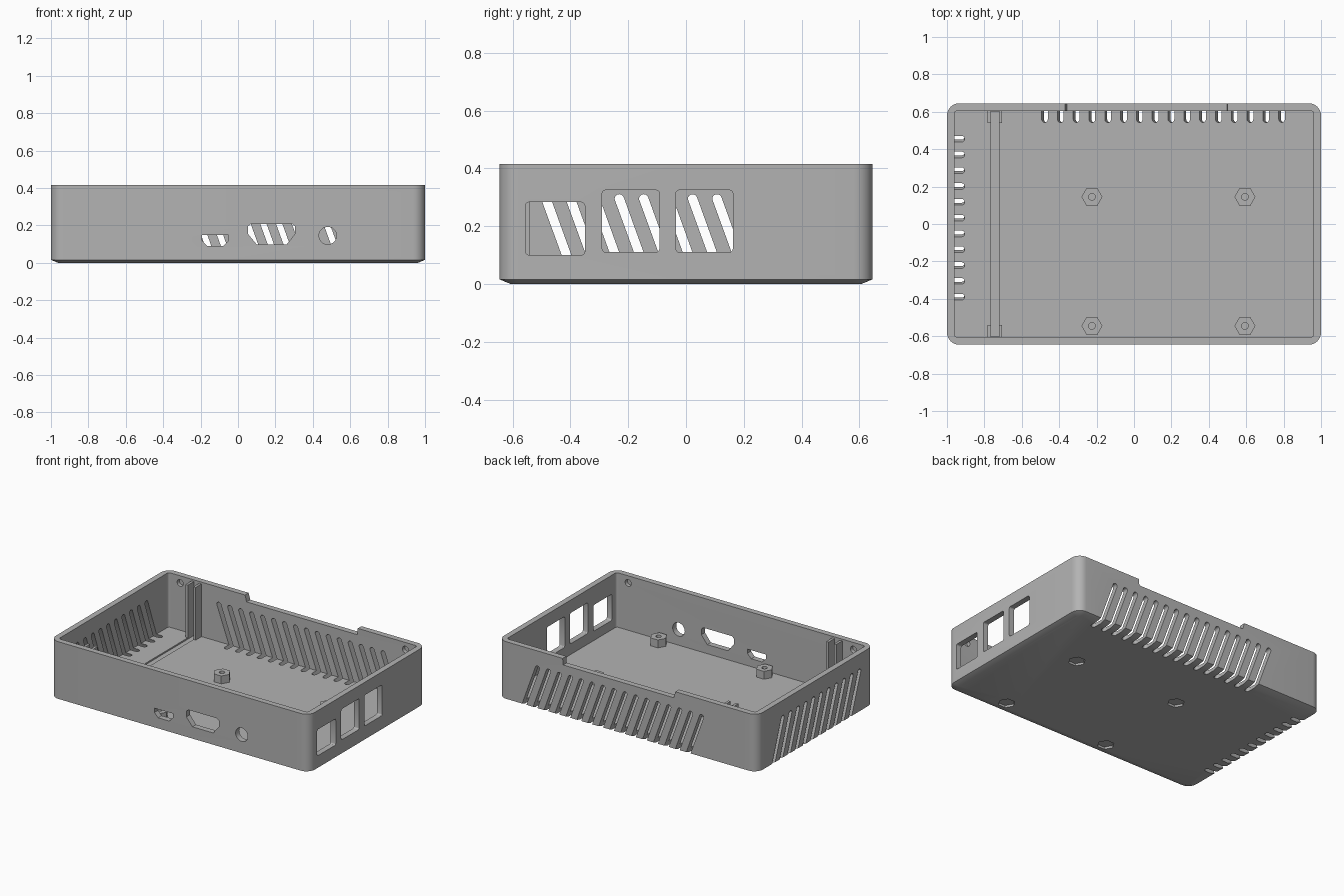
import bpy, bmesh
from math import sin, cos, pi, tan, radians

if "Cube" in bpy.data.objects:
    bpy.data.objects.remove(bpy.data.objects["Cube"], do_unlink=True)

HX, HY, H = 1.0, 0.645, 0.415      # half length, half width, height
WALL, FLOOR = 0.04, 0.035
INX, INY = HX - WALL, HY - WALL

grey = bpy.data.materials.new("grey plastic")
grey.use_nodes = True
colour = (0.45, 0.45, 0.45, 1)
grey.diffuse_color = colour
grey.node_tree.nodes["Principled BSDF"].inputs["Base Color"].default_value = colour


def make(name, bm):
    bmesh.ops.recalc_face_normals(bm, faces=bm.faces[:])
    mesh = bpy.data.meshes.new(name)
    bm.to_mesh(mesh)
    bm.free()
    mesh.materials.append(grey)
    ob = bpy.data.objects.new(name, mesh)
    bpy.context.collection.objects.link(ob)
    return ob


def activate(ob):
    bpy.ops.object.select_all(action='DESELECT')
    ob.select_set(True)
    bpy.context.view_layer.objects.active = ob


def cut(ob, cutter):
    cutter.hide_render = True
    mod = ob.modifiers.new("cut", 'BOOLEAN')
    mod.operation, mod.solver, mod.object = 'DIFFERENCE', 'EXACT', cutter
    activate(ob)
    bpy.ops.object.modifier_apply(modifier=mod.name)
    bpy.data.objects.remove(cutter, do_unlink=True)


def rounded(hx, hy, r, cx=0, cy=0, n=8):
    """Rounded rectangle outline."""
    pts = []
    for k, (sx, sy) in enumerate([(1, 1), (-1, 1), (-1, -1), (1, -1)]):
        for i in range(n + 1):
            a = (k + i / n) * pi / 2
            pts.append((cx + sx * (hx - r) + r * cos(a), cy + sy * (hy - r) + r * sin(a)))
    return pts


def circle(cx, cy, r, n=24):
    return [(cx + r * cos(2 * pi * i / n), cy + r * sin(2 * pi * i / n)) for i in range(n)]


def place(axis, p, q, d):
    return {'x': (d, p, q), 'y': (p, d, q), 'z': (p, q, d)}[axis]


def loft(bm, axis, rings):
    """Closed solid through a list of (outline, depth) rings."""
    loops = [[bm.verts.new(place(axis, p, q, d)) for p, q in pts] for pts, d in rings]
    for a, b in zip(loops, loops[1:]):
        for i in range(len(a)):
            j = (i + 1) % len(a)
            bm.faces.new((a[i], a[j], b[j], b[i]))
    bm.faces.new(loops[0])
    bm.faces.new(loops[-1])


def prism(bm, axis, pts, a, b):
    loft(bm, axis, [(pts, a), (pts, b)])


# Tray: chamfered base, rounded corners, open top
bm = bmesh.new()
outer = rounded(HX, HY, 0.065)
inner = rounded(INX, INY, 0.015)
base = rounded(HX - 0.038, HY - 0.038, 0.03)
loft(bm, 'z', [(base, 0), (outer, 0.016), (outer, H), (inner, H), (inner, FLOOR)])
case = make("case_tray", bm)

# Port openings in the front and right walls
bm = bmesh.new()
hdmi = [(.053, .195), (.07, .208), (.288, .208), (.305, .195),
        (.305, .155), (.26, .098), (.1, .098), (.053, .155)]
micro = [(-.193, .15), (-.05, .15), (-.05, .12), (-.08, .09), (-.165, .09), (-.193, .12)]
for outline in (hdmi, micro, circle(0.48, 0.145, 0.047)):
    prism(bm, 'y', outline, -HY - 0.05, -INY + 0.02)
for y0, y1, z0, z1 in [(-.555, -.35, .1, .283), (-.29, -.092, .11, .325), (-.035, .162, .11, .325)]:
    port = rounded((y1 - y0) / 2, (z1 - z0) / 2, 0.012, (y0 + y1) / 2, (z0 + z1) / 2, 3)
    prism(bm, 'x', port, INX - 0.02, HX + 0.05)

# Notch in the back rim
prism(bm, 'y', [(-.375, H + .02), (-.357, H - .045), (.497, H - .045), (.503, H + .02)],
      INY - 0.02, HY + 0.05)

# Blind lid catches inside the front and back walls
for x in (-0.87, 0.87):
    for s in (-1, 1):
        prism(bm, 'y', circle(x, 0.365, 0.024, 16), s * (INY - 0.02), s * (INY + 0.025))
cut(case, make("port_cutter", bm))

# Slanted ventilation slots that wrap from the wall onto the floor
LEAN, R = tan(radians(20)), 0.0165


def vent(bm, u, tip, out, axis):
    top = 0.294
    pts = []
    for z in (-0.05, top):
        c = u - (z - FLOOR) * LEAN
        pts += [(c + R * cos(pi * i / 8), tip + R - R * sin(pi * i / 8), z) for i in range(9)]
        pts += [(c - R, out, z), (c + R, out, z)]
    c = u - (top - FLOOR) * LEAN
    for w in (tip + R, out):
        pts += [(c + R * cos(pi * i / 8), w, top + R * sin(pi * i / 8)) for i in range(1, 8)]
    verts = [bm.verts.new((a, w, z) if axis == 'y' else (-w, a, z)) for a, w, z in pts]
    bmesh.ops.convex_hull(bm, input=verts)


bm = bmesh.new()
for i in range(16):
    vent(bm, -0.4775 + i * 0.0845, 0.543, HY + 0.05, 'y')
for i in range(11):
    vent(bm, -0.39 + i * 0.0845, 0.905, HX + 0.05, 'x')
bmesh.ops.delete(bm, geom=[v for v in bm.verts if not v.link_faces], context='VERTS')
cut(case, make("vent_cutter", bm))

# Screw recesses under the base, and the panel groove across the floor
posts = [(x, y) for x in (-0.225, 0.593) for y in (-0.545, 0.145)]
bm = bmesh.new()
for x, y in posts:
    prism(bm, 'z', circle(x, y, 0.055, 6), -0.02, 0.015)
prism(bm, 'z', [(-.766, -.6), (-.722, -.6), (-.722, .6), (-.766, .6)], FLOOR - 0.01, FLOOR + 0.05)
cut(case, make("floor_cutter", bm))
activate(case)
bpy.ops.object.shade_smooth_by_angle(angle=radians(25))

# Hexagonal standoffs with blind screw holes
for i, (x, y) in enumerate(posts):
    bm = bmesh.new()
    prism(bm, 'z', circle(x, y, 0.056, 6), FLOOR - 0.005, 0.09)
    post = make(f"standoff_{i + 1}", bm)
    bm = bmesh.new()
    prism(bm, 'z', circle(x, y, 0.018, 16), FLOOR + 0.005, 0.15)
    cut(post, make("screw_cutter", bm))

# Pairs of upright guide ribs on the front and back walls
for side, s in (("front", -1), ("back", 1)):
    for k, x in enumerate((-0.774, -0.714)):
        bm = bmesh.new()
        y0, y1 = s * 0.54, s * (INY + 0.01)
        prism(bm, 'z', [(x - .009, y0), (x + .009, y0), (x + .009, y1), (x - .009, y1)],
              FLOOR - 0.005, 0.403)
        make(f"{side}_guide_rib_{k + 1}", bm)
